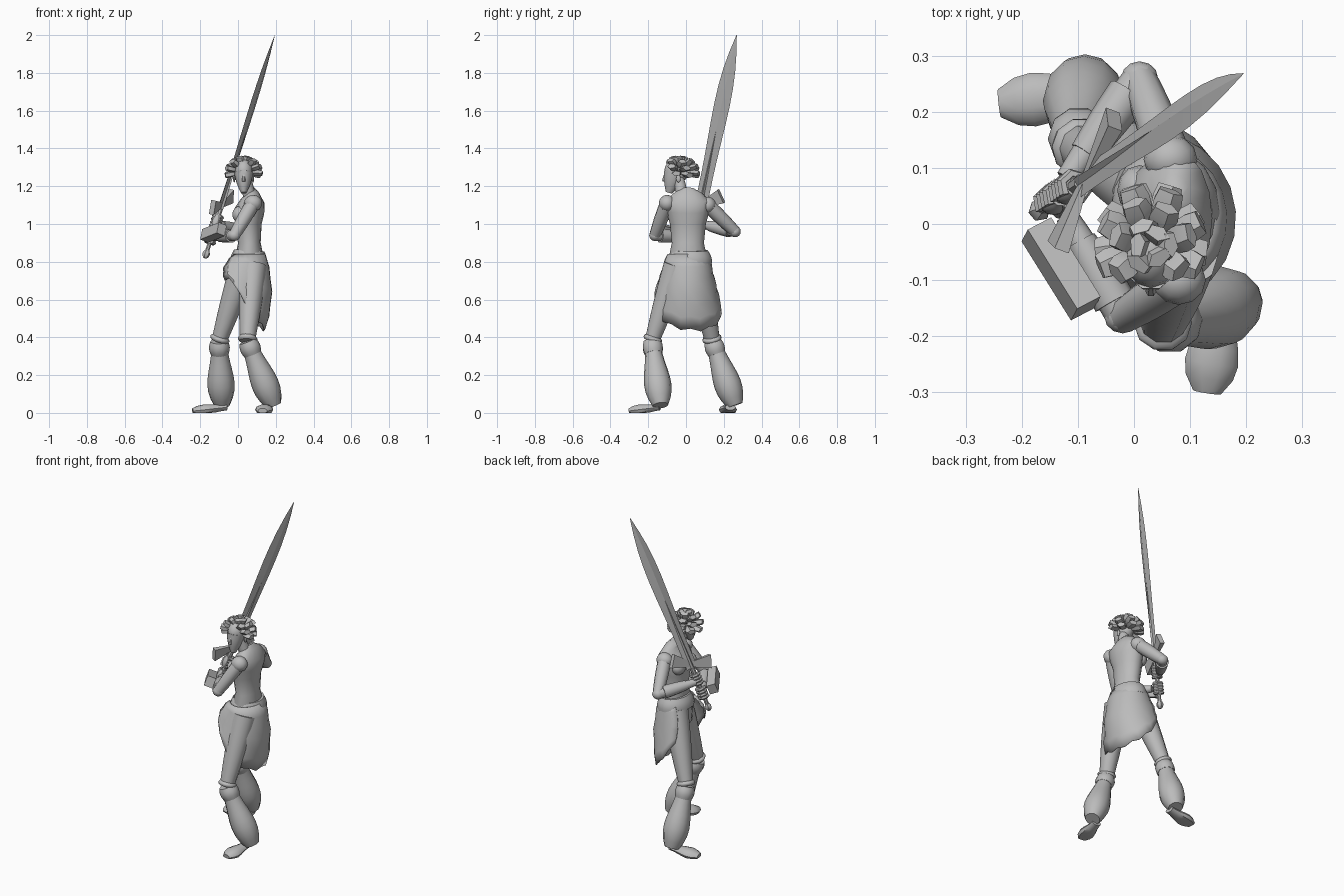
import bpy, bmesh, math
from mathutils import Vector, Matrix

default_cube = bpy.data.objects.get("Cube")
if default_cube:
    bpy.data.objects.remove(default_cube, do_unlink=True)

GREY = (.5, .5, .5, 1)
grey = bpy.data.materials.new("plain grey")
grey.use_nodes = True
grey.diffuse_color = GREY
grey.node_tree.nodes["Principled BSDF"].inputs["Base Color"].default_value = GREY
UPRIGHT, LEVEL = Vector((0, 1, 0)), Vector((0, 0, 1))


def finish(name, bm, angle=40):
    """Turn a bmesh into a grey object that rests on the ground."""
    bmesh.ops.recalc_face_normals(bm, faces=bm.faces)
    for vert in bm.verts:
        vert.co.z = max(vert.co.z, 0)
    mesh = bpy.data.meshes.new(name)
    bm.to_mesh(mesh)
    bm.free()
    mesh.materials.append(grey)
    part = bpy.data.objects.new(name, mesh)
    bpy.context.collection.objects.link(part)
    bpy.ops.object.select_all(action="DESELECT")
    part.select_set(True)
    bpy.context.view_layer.objects.active = part
    bpy.ops.object.shade_smooth_by_angle(angle=math.radians(angle))
    return part


def loft(name, rings, sides=10, ref=UPRIGHT, twist=0, angle=40):
    """Skin elliptical rings (centre, first radius, second radius) along their path."""
    bm, loops = bmesh.new(), []
    for i, (centre, first, second) in enumerate(rings):
        before, after = rings[max(i - 1, 0)][0], rings[min(i + 1, len(rings) - 1)][0]
        tangent = (after - before).normalized()
        side = tangent.cross(ref).normalized()
        up = side.cross(tangent)
        turns = [twist + math.tau * k / sides for k in range(sides)]
        loops.append([bm.verts.new(centre + side * first * math.cos(a) + up * second * math.sin(a)) for a in turns])
    for low, high in zip(loops, loops[1:]):
        for k in range(sides):
            bm.faces.new((low[k], low[k - 1], high[k - 1], high[k]))
    bm.faces.new(loops[0])
    bm.faces.new(loops[-1])
    return finish(name, bm, angle)


def taper(name, start, end, thick, thin, bulge=0, skew=1, flat=1, steps=6, **options):
    """Straight limb from thick to thin, with a swelling that skew pushes towards the end."""
    start, end, rings = Vector(start), Vector(end), []
    for i in range(steps + 1):
        t = i / steps
        radius = thick + (thin - thick) * t + bulge * math.sin(math.pi * t ** skew)
        rings.append((start.lerp(end, t), radius, radius * flat))
    return loft(name, rings, **options)


def ball(name, centre, radii):
    bm = bmesh.new()
    place = Matrix.Translation(centre) @ Matrix.Diagonal((*radii, 1))
    bmesh.ops.create_uvsphere(bm, u_segments=12, v_segments=8, radius=1, matrix=place)
    return finish(name, bm)


# Torso with its chest towards -x: x, height, depth radius, width radius
profile = [(.05, .68, .07, .1), (.06, .78, .085, .11), (.06, .9, .06, .085), (.055, 1, .07, .095),
           (.06, 1.07, .08, .115), (.075, 1.12, .065, .12), (.07, 1.16, .04, .08), (.06, 1.18, .03, .04)]
loft("torso", [(Vector((x, .01, z)), depth, width) for x, z, depth, width in profile], sides=16)
taper("belt", (.055, .02, .79), (.06, .02, .86), .098, .08, bulge=.006, flat=1.2, sides=16)
taper("neck", (.06, -.02, 1.15), (.04, -.04, 1.25), .034, .028)
for y in (-.05, .06):
    ball("breast", (.01, y, 1.05), (.04, .045, .045))

# Legs: thigh, knee cuff, baggy trouser and flat foot
legs = {"left": ((.08, -.05, .78), (.05, -.18, .38), (.19, -.135, .04), (.155, -.14, .03), (.13, -.3, .01)),
        "right": ((.03, .06, .78), (-.1, .14, .38), (-.085, .26, .04), (-.06, .235, .03), (-.24, .215, .01))}
for side, joints in legs.items():
    hip, knee, hem, heel, toe = map(Vector, joints)
    taper(side + "_thigh", hip, knee, .072, .04, bulge=.004)
    taper(side + "_knee_roll", knee.lerp(hip, .07), knee, .04, .045, bulge=.01)
    taper(side + "_cuff", knee, knee.lerp(hem, .2), .046, .048, bulge=.008)
    taper(side + "_trouser", knee, hem, .04, .042, bulge=.031, skew=1.8, steps=9, sides=12)
    taper(side + "_foot", heel, toe, .028, .025, bulge=.022, skew=1.8, flat=.6, ref=LEVEL)

# Skirt: open drape around the back and hips, with folds and a dipping hem
bm, grid = bmesh.new(), []
ROWS, COLUMNS = 6, 16
for i in range(ROWS + 1):
    drop = i / ROWS
    fold = .005 * (i % 2)
    depth = .09 + .025 * drop + .032 * math.sin(math.pi * drop) + fold
    width = .11 + .07 * drop + fold
    row = []
    for k in range(COLUMNS + 1):
        turn = math.radians(-150 + 275 * k / COLUMNS)
        hem = min(.7, .43 + .05 * (turn - .2) ** 2) + .015 * (k % 2)
        row.append(bm.verts.new((.055 - .025 * drop + depth * math.cos(turn),
                                 .01 + width * math.sin(turn), .84 + (hem - .84) * drop)))
    grid.append(row)
for low, high in zip(grid, grid[1:]):
    for k in range(COLUMNS):
        bm.faces.new((low[k], low[k + 1], high[k + 1], high[k]))
cloth = finish("skirt", bm, angle=25).modifiers.new("cloth", "SOLIDIFY")
cloth.thickness = .006

# Head facing -y
ball("skull", (.03, -.05, 1.28), (.05, .065, .065))
taper("jaw", (.03, -.06, 1.27), (.03, -.09, 1.165), .05, .015, bulge=.005, flat=1.2)
taper("nose", (.03, -.11, 1.265), (.03, -.12, 1.225), .006, .01, sides=6)
for x in (-.02, .08):
    ball("ear", (x, -.04, 1.24), (.006, .012, .02))

# Locks of hair fanning backwards from the scalp in four rows
scalp, LOCKS = Vector((.03, -.04, 1.275)), 6
for level in range(4):
    spread = math.radians(95 + 15 * level)
    for k in range(LOCKS):
        azimuth = spread * (2 * k / (LOCKS - 1) - 1)
        lift = math.radians(-12 + 27 * level + 7 * (k % 2))
        reach = Vector((.1 * math.sin(azimuth) * math.cos(lift),
                        .115 * math.cos(azimuth) * math.cos(lift), .085 * math.sin(lift)))
        taper("hair_lock", scalp + reach * .4, scalp + reach, .016, .024, bulge=.008,
              flat=.6, steps=3, sides=5, ref=LEVEL, angle=20)

# Arms bent inwards to the grip, with wrapped forearms
arms = {"left": ((.08, -.1, 1.11), (-.02, -.165, .94), (-.12, .015, .93)),
        "right": ((.065, .115, 1.1), (.01, .26, .96), (-.12, .08, 1))}
for side, joints in arms.items():
    shoulder, elbow, wrist = map(Vector, joints)
    ball(side + "_shoulder", shoulder, (.048, .044, .044))
    taper(side + "_upper_arm", shoulder, elbow, .038, .03, bulge=.003)
    ball(side + "_elbow", elbow, (.033, .03, .03))
    taper(side + "_forearm", elbow, wrist, .03, .02, bulge=.004, ref=LEVEL)
    taper(side + "_bracer", elbow.lerp(wrist, .15), elbow.lerp(wrist, .75), .038, .028, bulge=.002, ref=LEVEL)

# Box strapped outside the left forearm
bm = bmesh.new()
place = Matrix.Translation((-.13, -.08, .955))
for turn, axis in ((-58, "Z"), (-12, "Y"), (-20, "X")):
    place @= Matrix.Rotation(math.radians(turn), 4, axis)
bmesh.ops.create_cube(bm, size=1, matrix=place @ Matrix.Diagonal((.17, .05, .06, 1)))
finish("forearm_box", bm)

# Sword frame: along the blade, across its width, through its thickness
pommel, tip = Vector((-.175, .02, .82)), Vector((.195, .268, 2))
along = (tip - pommel).normalized()
across = Vector((.35, .93, 0))
across = (across - along * across.dot(along)).normalized()
through = along.cross(across)


def on_sword(height, width=0, depth=0):
    return pommel + along * height + across * width + through * depth


taper("blade", on_sword(.28), tip, .036, .001, bulge=.03, skew=1.8, flat=.22, steps=10,
      sides=4, ref=through, angle=10)
taper("blade_ridge", on_sword(.28), on_sword(1), .015, .004, flat=1.1, sides=4, ref=through, angle=10)
taper("grip", on_sword(.02), on_sword(.28), .011, .015, sides=8, ref=through)
taper("pommel", on_sword(0), on_sword(.045), .01, .01, bulge=.01, sides=6, ref=through)

# Swept crossguard: one arm dips towards the grip, the other rises
for height, end in ((.25, -.12), (.38, .1)):
    taper("crossguard", on_sword(.3), on_sword(height, end), .02, .055, flat=.35, steps=3,
          sides=4, ref=through, twist=math.pi / 4, angle=20)

# Fists: a palm and four curled fingers around the grip
for side, height in (("left", .09), ("right", .18)):
    taper(side + "_palm", on_sword(height - .01), on_sword(height + .06), .018, .018, bulge=.008, ref=through)
    for finger in range(4):
        rings = []
        for step in range(6):
            curl = step - 1
            centre = on_sword(height + .018 * finger, .024 * math.sin(curl), .024 * math.cos(curl))
            rings.append((centre, .01, .01))
        loft(side + "_finger", rings, sides=6, ref=along)
